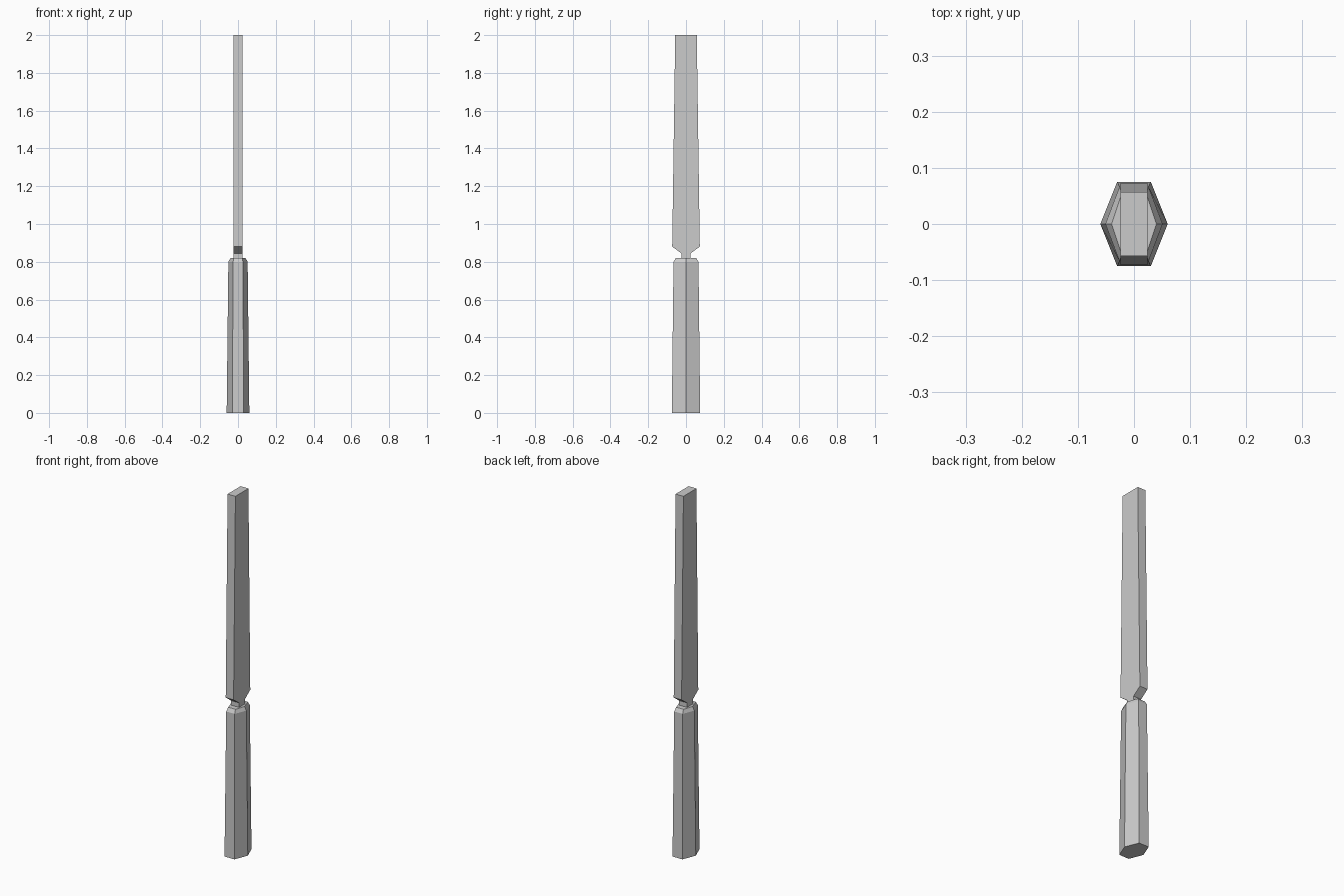
import bpy, bmesh

if "Cube" in bpy.data.objects:
    bpy.data.objects.remove(bpy.data.objects["Cube"])


def loft(name, rings):
    """Join stacked rings of points with flat faces and cap both ends."""
    bm = bmesh.new()
    loops = [[bm.verts.new(p) for p in ring] for ring in rings]
    n = len(loops[0])
    for a, b in zip(loops, loops[1:]):
        for i in range(n):
            j = (i + 1) % n
            bm.faces.new((a[i], a[j], b[j], b[i]))
    bm.faces.new(loops[0][::-1])
    bm.faces.new(loops[-1])
    bmesh.ops.recalc_face_normals(bm, faces=bm.faces)
    mesh = bpy.data.meshes.new(name)
    bm.to_mesh(mesh)
    bm.free()
    obj = bpy.data.objects.new(name, mesh)
    bpy.context.collection.objects.link(obj)
    return obj


def hexagon(point_x, flat_x, y, z):
    return [(point_x, 0, z), (flat_x, y, z), (-flat_x, y, z),
            (-point_x, 0, z), (-flat_x, -y, z), (flat_x, -y, z)]


def slab(x, y, z):
    # Thin rectangle with a centre point on each narrow edge
    return [(x, -y, z), (x, y, z), (0, y, z),
            (-x, y, z), (-x, -y, z), (0, -y, z)]


# Tapered six-sided handle with a chamfered top
loft("handle", [hexagon(0.06, 0.03, 0.075, 0),
                hexagon(0.051, 0.026, 0.066, 0.80),
                hexagon(0.04, 0.022, 0.054, 0.82)])

# Flat blade with a narrow neck and flared shoulder
loft("blade", [slab(0.024, 0.025, 0.815),
               slab(0.024, 0.025, 0.845),
               slab(0.024, 0.073, 0.88),
               slab(0.024, 0.057, 2.0)])
